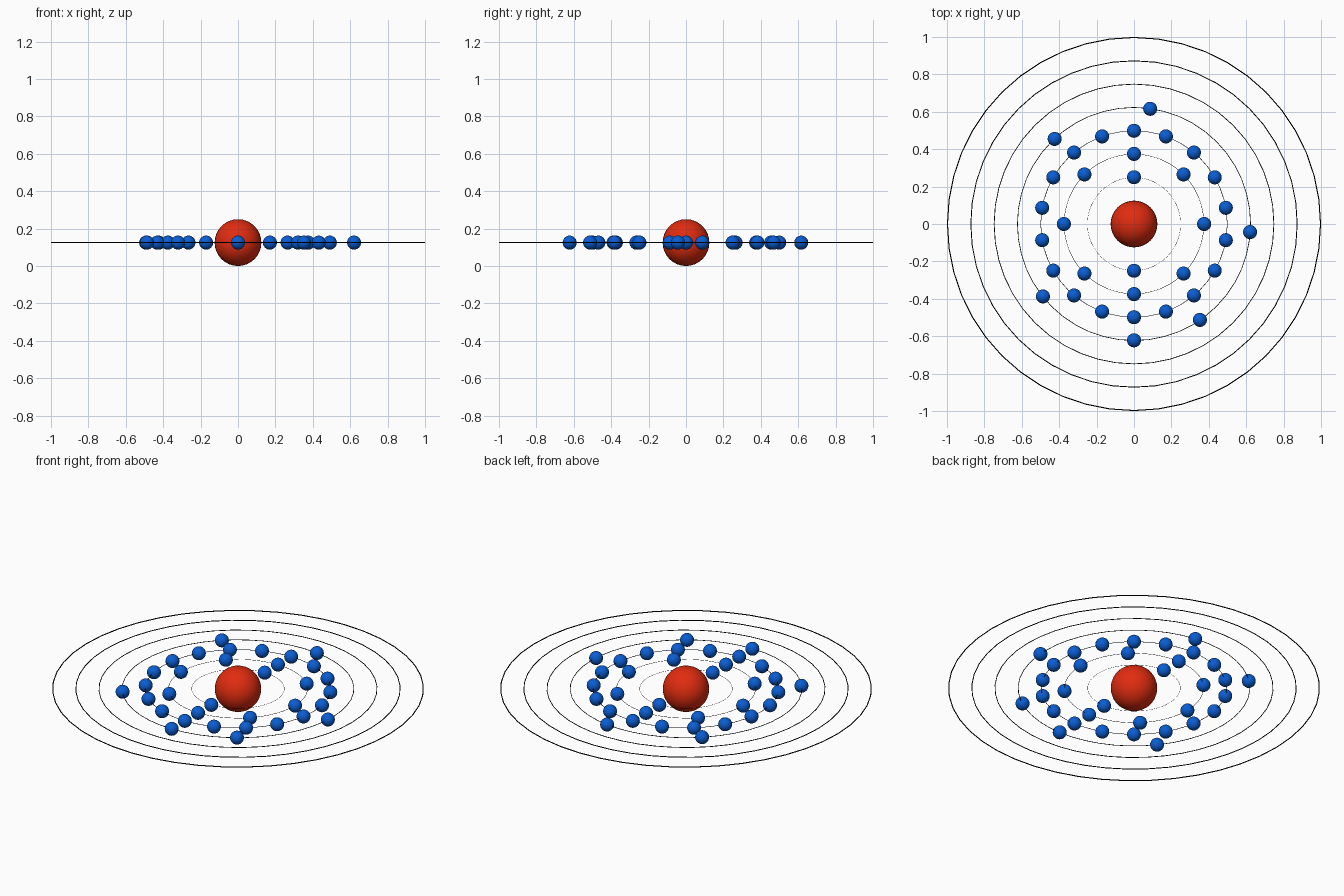
import bpy
from math import radians, cos, sin

if "Cube" in bpy.data.objects:
    bpy.data.objects.remove(bpy.data.objects["Cube"])

Z = 0.125  # height of the orbit plane


def material(name, rgb):
    m = bpy.data.materials.new(name)
    m.diffuse_color = (*rgb, 1)
    m.use_nodes = True
    m.node_tree.nodes["Principled BSDF"].inputs["Base Color"].default_value = m.diffuse_color
    return m


red = material("red", (0.75, 0.025, 0.005))
blue = material("blue", (0.003, 0.11, 0.65))
black = material("black", (0.0, 0.0, 0.0))


def finish(name, mat):
    ob = bpy.context.object
    ob.name = name
    ob.data.materials.append(mat)
    bpy.ops.object.shade_smooth()
    return ob


def ball(name, x, y, radius, mat):
    bpy.ops.mesh.primitive_uv_sphere_add(segments=32, ring_count=16,
                                         radius=radius, location=(x, y, Z))
    return finish(name, mat)


# Nucleus
ball("nucleus", 0, 0, 0.125, red)

# Seven orbit rings, wire thickness growing with radius
for i in range(7):
    r = 0.25 + 0.125 * i
    minor = 0.0028 * r
    bpy.ops.mesh.primitive_torus_add(major_segments=48, minor_segments=12,
                                     major_radius=r - minor, minor_radius=minor,
                                     location=(0, 0, Z))
    finish(f"orbit_ring_{i + 1}", black)

# Electrons: full inner shells evenly spaced, outer shell irregular
shells = [
    (0.25, [90, 270]),
    (0.375, [45 * k for k in range(8)]),
    (0.4985, [90 + 20 * k for k in range(18)]),
    (0.622, [82, 133, 218.5, 270, 304.5, 356]),
]
for s, (r, angles) in enumerate(shells, 1):
    for k, a in enumerate(angles, 1):
        t = radians(a)
        ball(f"electron_{s}_{k}", r * cos(t), r * sin(t), 0.0375, blue)
